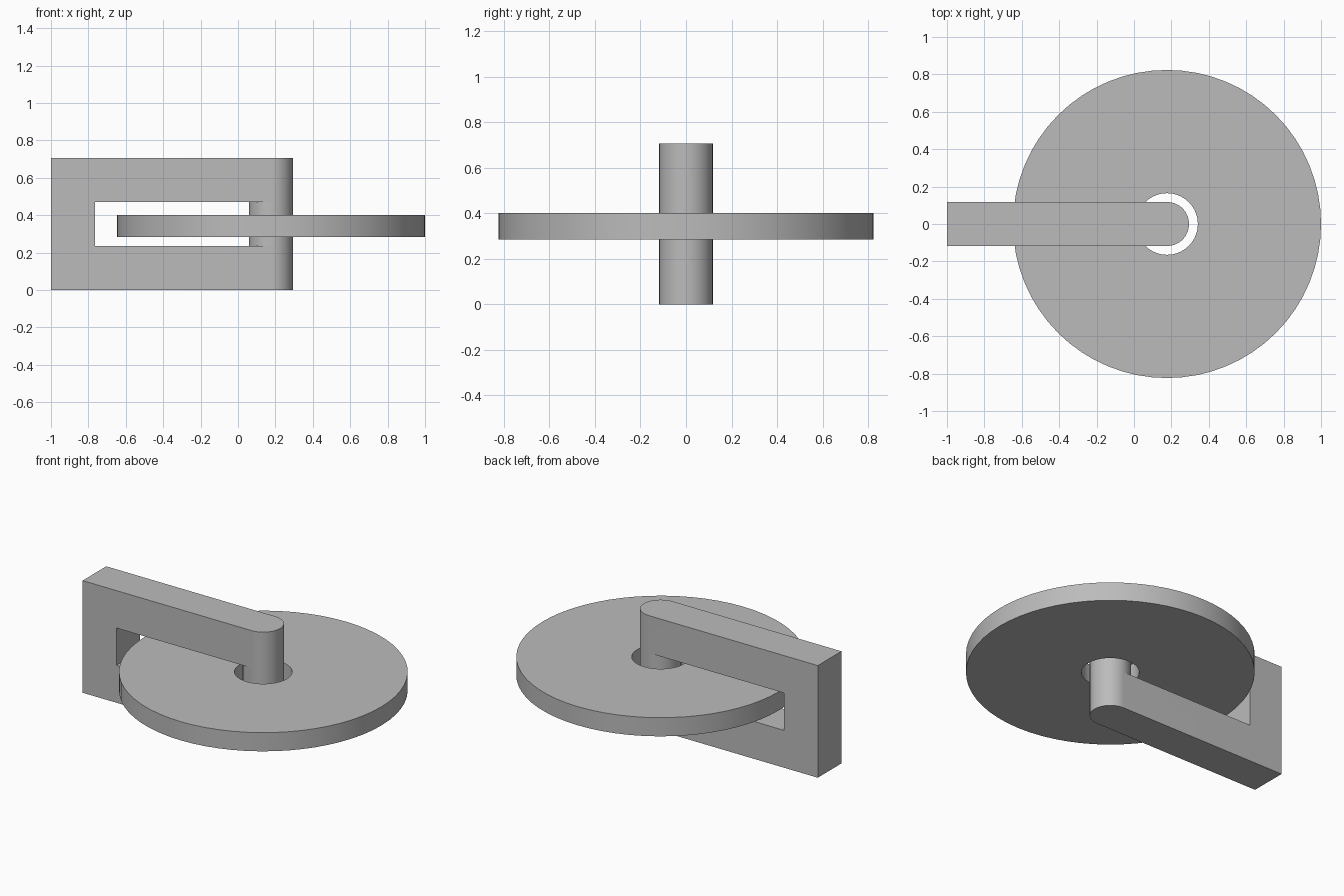
import bpy, bmesh
from math import cos, sin, pi, radians

cube = bpy.data.objects.get("Cube")
if cube:
    bpy.data.objects.remove(cube, do_unlink=True)

U = 2 / 17          # pin radius, used as the design module
CX = 1.5            # pin and disc axis along x, in modules
BACK, INNER = -8.5, -6.5

grey = bpy.data.materials.new("plain grey")
grey.use_nodes = True
grey.diffuse_color = (0.5, 0.5, 0.5, 1)
grey.node_tree.nodes["Principled BSDF"].inputs["Base Color"].default_value = (0.5, 0.5, 0.5, 1)


def arc(r, start, end, n):
    """Points of an arc around the shared axis, both ends included."""
    angles = [radians(start + (end - start) * i / n) for i in range(n + 1)]
    return [(CX + r * cos(a), r * sin(a)) for a in angles]


def wall(bm, loop, z0, z1):
    for p, q in zip(loop, loop[1:] + loop[:1]):
        bm.faces.new([bm.verts.new((x * U, y * U, z * U))
                      for (x, y), z in ((p, z0), (q, z0), (q, z1), (p, z1))])


def cap(bm, loop, z):
    bm.faces.new([bm.verts.new((x * U, y * U, z * U)) for x, y in loop])


def finish(bm, name):
    bmesh.ops.remove_doubles(bm, verts=bm.verts, dist=1e-5)
    bmesh.ops.recalc_face_normals(bm, faces=bm.faces)
    mesh = bpy.data.meshes.new(name)
    bm.to_mesh(mesh)
    bm.free()
    mesh.materials.append(grey)
    obj = bpy.data.objects.new(name, mesh)
    bpy.context.collection.objects.link(obj)
    bpy.ops.object.select_all(action="DESELECT")
    obj.select_set(True)
    bpy.context.view_layer.objects.active = obj
    bpy.ops.object.shade_smooth_by_angle(angle=radians(30))


# Bracket: two round-nosed arms joined by a square post and a round pin
nose = arc(1, -90, 90, 32)
arm = [(INNER, -1)] + nose + [(INNER, 1), (BACK, 1), (BACK, -1)]
post = [(BACK, -1), (INNER, -1), (INNER, 1), (BACK, 1)]
pin = arc(1, 0, 360, 64)[:-1]
window = [(INNER, 1), (INNER, -1)] + arc(1, 270, 90, 32)
bm = bmesh.new()
for low, high, outer, inner in ((0, 2, 0, 2), (4, 6, 6, 4)):
    wall(bm, arm, low, high)
    cap(bm, arm, outer)
    cap(bm, window, inner)
wall(bm, post, 2, 4)
wall(bm, pin, 2, 4)
finish(bm, "bracket")

# Disc: flat ring hanging loose around the pin
bm = bmesh.new()
rim = arc(7, 0, 360, 64)[:-1]
hole = arc(1.4, 0, 360, 64)[:-1]
z0, z1 = 2.42, 3.42
wall(bm, rim, z0, z1)
wall(bm, hole, z0, z1)
for z in (z0, z1):
    for i in range(len(rim)):
        j = (i + 1) % len(rim)
        cap(bm, [rim[i], rim[j], hole[j], hole[i]], z)
finish(bm, "disc")
